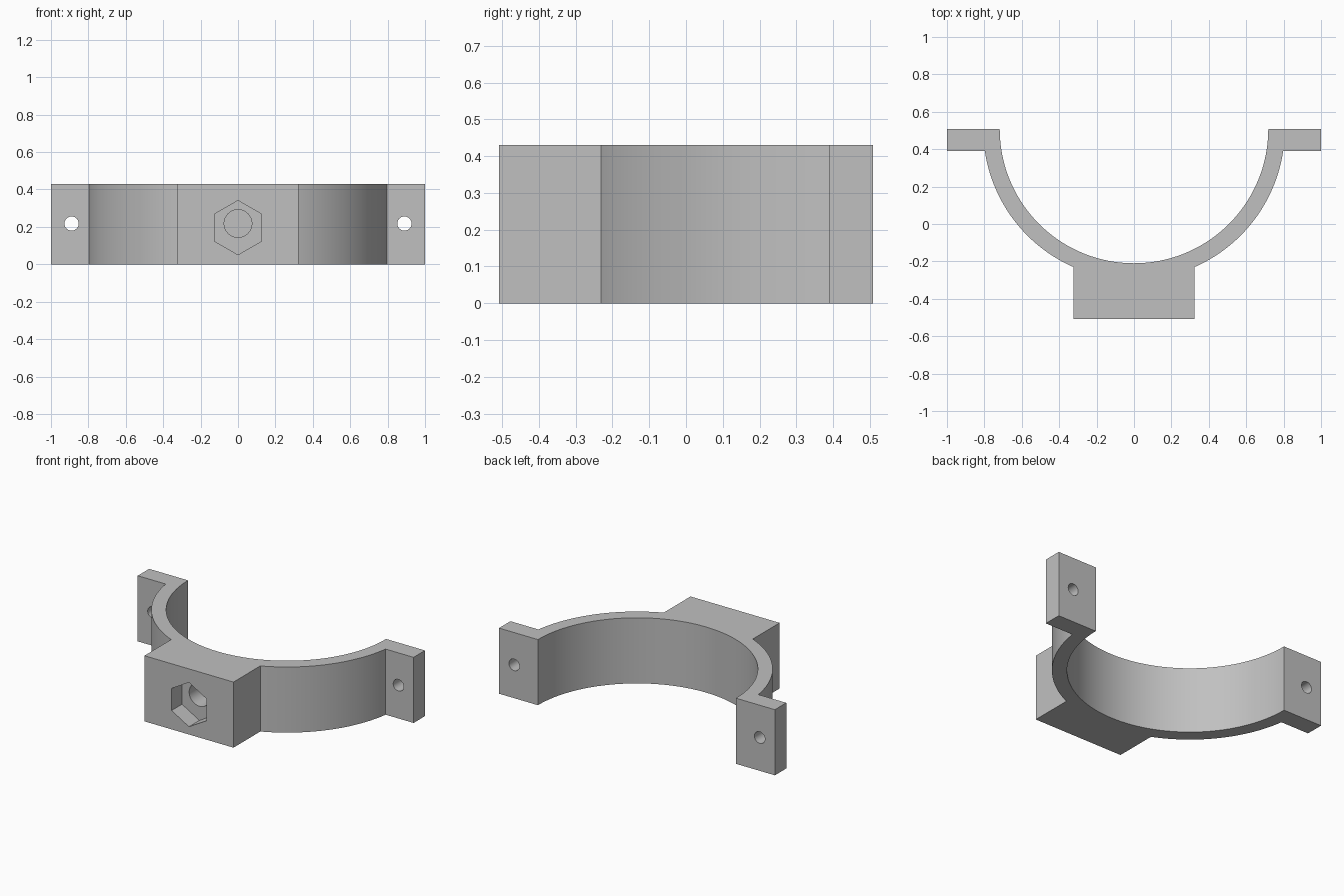
import bpy, bmesh, math
from mathutils import Matrix

cube = bpy.data.objects.get("Cube")
if cube:
    bpy.data.objects.remove(cube, do_unlink=True)

HEIGHT = 0.43
BACK = 0.508            # split plane, also the centre of the ring
R_IN, R_OUT = 0.718, 0.806
FLANGE_FRONT = 0.39
BLOCK_X = 0.323
STEPS = 64

grey = bpy.data.materials.new("light_grey")
grey.use_nodes = True
colour = (0.53, 0.53, 0.53, 1)
grey.diffuse_color = colour
grey.node_tree.nodes["Principled BSDF"].inputs["Base Color"].default_value = colour


def arc(radius, start, end):
    """Points on the ring, angles measured from +x towards the front."""
    angles = [start + (end - start) * i / STEPS for i in range(STEPS + 1)]
    return [(radius * math.cos(a), BACK - radius * math.sin(a)) for a in angles]


def make_object(name, bm):
    mesh = bpy.data.meshes.new(name)
    bmesh.ops.recalc_face_normals(bm, faces=bm.faces)
    bm.to_mesh(mesh)
    bm.free()
    mesh.materials.append(grey)
    obj = bpy.data.objects.new(name, mesh)
    bpy.context.collection.objects.link(obj)
    return obj


def hole_cutter(name, x, z, radius, sides, y0, y1):
    """Prism along y, with a vertex pointing up."""
    bm = bmesh.new()
    bmesh.ops.create_cone(bm, cap_ends=True, segments=sides,
                          radius1=radius, radius2=radius, depth=y1 - y0)
    place = Matrix.Translation((x, (y0 + y1) / 2, z)) @ Matrix.Rotation(math.pi / 2, 4, "X")
    bmesh.ops.transform(bm, matrix=place, verts=bm.verts)
    obj = make_object(name, bm)
    obj.hide_render = True
    obj.hide_set(True)
    return obj


# Half clamp: ring, two flanges and nut block as one extruded outline
a_flange = math.asin((BACK - FLANGE_FRONT) / R_OUT)
a_block = math.acos(BLOCK_X / R_OUT)
outer = arc(R_OUT, a_flange, a_block)
outline = [(1, BACK), (1, FLANGE_FRONT)] + outer + [(BLOCK_X, -BACK)]
outline += [(-x, y) for x, y in reversed(outline)]
outline += arc(R_IN, math.pi, 0)

bm = bmesh.new()
face = bm.faces.new([bm.verts.new((x, y, 0)) for x, y in outline])
ext = bmesh.ops.extrude_face_region(bm, geom=[face])
top = [v for v in ext["geom"] if isinstance(v, bmesh.types.BMVert)]
bmesh.ops.translate(bm, verts=top, vec=(0, 0, HEIGHT))
clamp = make_object("half_clamp", bm)

# Flange bolt holes, hexagonal nut pocket and blind screw bore
cutters = [hole_cutter(side + "_bolt_hole", x, 0.218, 0.038, 32, 0.3, 0.6)
           for side, x in (("left", 0.89), ("right", -0.89))]
cutters.append(hole_cutter("nut_pocket", 0, 0.196, 0.145, 6, -0.6, -0.4))
cutters.append(hole_cutter("screw_bore", 0, 0.218, 0.074, 48, -0.45, -0.24))

bpy.ops.object.select_all(action="DESELECT")
clamp.select_set(True)
bpy.context.view_layer.objects.active = clamp
for cutter in cutters:
    mod = clamp.modifiers.new(cutter.name, "BOOLEAN")
    mod.operation = "DIFFERENCE"
    mod.solver = "EXACT"
    mod.object = cutter
    bpy.ops.object.modifier_apply(modifier=mod.name)
    bpy.data.objects.remove(cutter, do_unlink=True)

bpy.ops.object.shade_smooth_by_angle(angle=math.radians(25))
